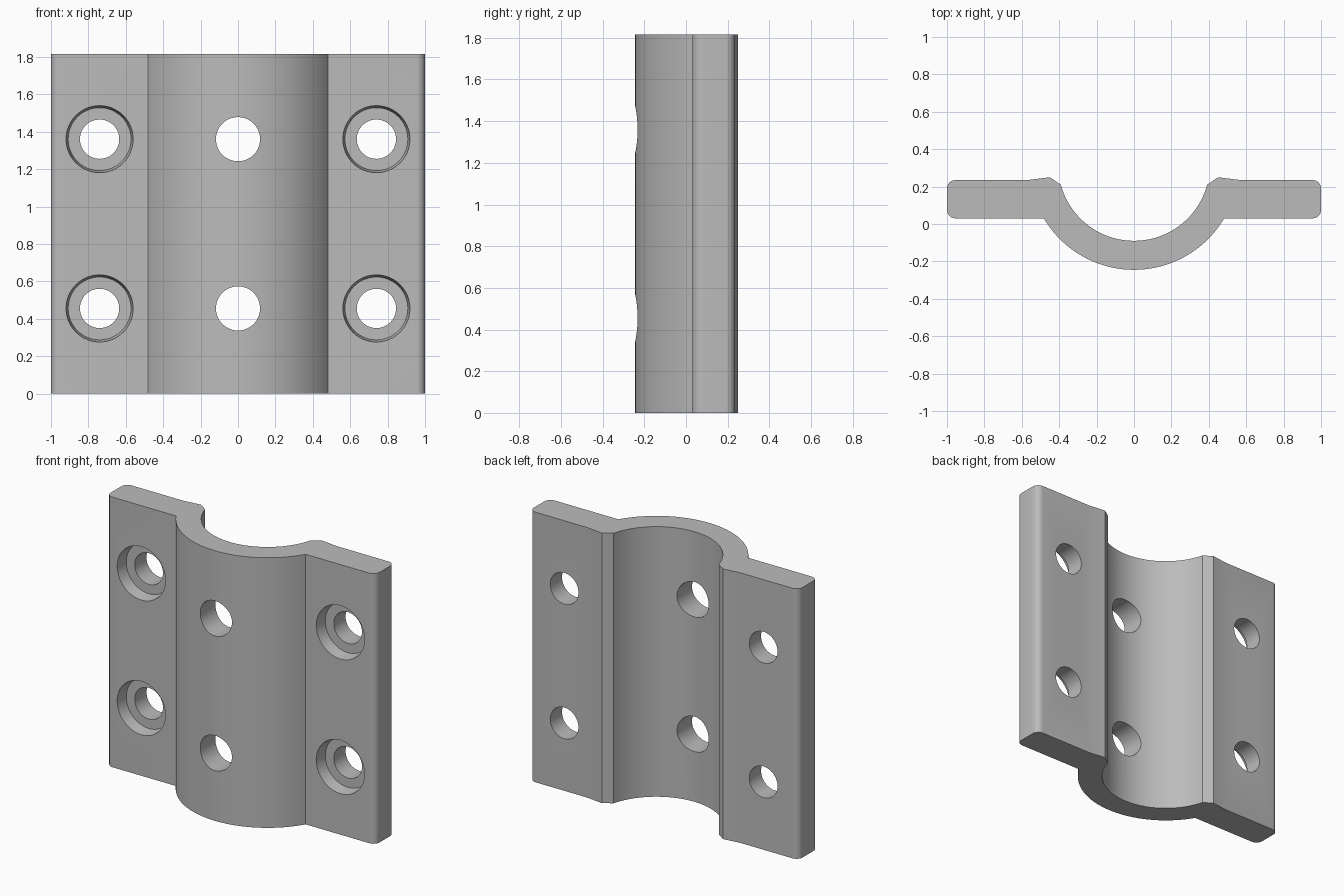
import bpy, bmesh, math
from mathutils import Matrix

if "Cube" in bpy.data.objects:
    bpy.data.objects.remove(bpy.data.objects["Cube"])

HEIGHT = 1.815
CENTRE_Y, R_OUT, R_IN = 0.315, 0.56, 0.405
HOLE_Z = (0.455, 1.36)


def arc(cx, cy, r, start, end, n):
    """Points on an arc, angles in radians."""
    return [(cx + r * math.cos(start + (end - start) * i / n),
             cy + r * math.sin(start + (end - start) * i / n)) for i in range(n + 1)]


def cutter(name, x, z, y0, r0, y1, r1):
    """Hidden round cutter along y, from radius r0 at y0 to r1 at y1."""
    bm = bmesh.new()
    bmesh.ops.create_cone(bm, cap_ends=True, segments=48, radius1=r0, radius2=r1, depth=y1 - y0,
                          matrix=Matrix.Translation((x, (y0 + y1) / 2, z))
                          @ Matrix.Rotation(-math.pi / 2, 4, 'X'))
    me = bpy.data.meshes.new(name)
    bm.to_mesh(me)
    bm.free()
    ob = bpy.data.objects.new(name, me)
    bpy.context.collection.objects.link(ob)
    ob.hide_render = True
    return ob


# Cross-section: half trough plus one flange, then mirrored
a_out = math.asin((0.03 - CENTRE_Y) / R_OUT)
a_in = math.asin((0.21 - CENTRE_Y) / R_IN)
half = arc(0, CENTRE_Y, R_OUT, -math.pi / 2, a_out, 20)
half += arc(0.955, 0.075, 0.045, -math.pi / 2, 0, 6)
half += arc(0.955, 0.19, 0.045, 0, math.pi / 2, 6)
half += [(0.57, 0.235), (0.45, 0.25)]
half += arc(0, CENTRE_Y, R_IN, a_in, -math.pi / 2, 20)
profile = half + [(-x, y) for x, y in reversed(half[1:-1])]

# Saddle bracket: extruded cross-section
bm = bmesh.new()
face = bm.faces.new([bm.verts.new((x, y, 0)) for x, y in profile])
top = bmesh.ops.extrude_face_region(bm, geom=[face])
bmesh.ops.translate(bm, vec=(0, 0, HEIGHT),
                    verts=[v for v in top['geom'] if isinstance(v, bmesh.types.BMVert)])
bmesh.ops.recalc_face_normals(bm, faces=bm.faces)
mesh = bpy.data.meshes.new("saddle_bracket")
bm.to_mesh(mesh)
bm.free()
bracket = bpy.data.objects.new("saddle_bracket", mesh)
bpy.context.collection.objects.link(bracket)

grey = bpy.data.materials.new("grey metal")
grey.diffuse_color = (0.5, 0.5, 0.5, 1)
grey.use_nodes = True
grey.node_tree.nodes["Principled BSDF"].inputs["Base Color"].default_value = grey.diffuse_color
mesh.materials.append(grey)

# Trough holes, flange bolt holes and tapered counterbores
cutters = []
for z in HOLE_Z:
    cutters.append(cutter("trough_hole_cutter", 0, z, -0.5, 0.118, 0.5, 0.118))
    for x in (-0.74, 0.74):
        cutters.append(cutter("bolt_hole_cutter", x, z, -0.3, 0.105, 0.5, 0.105))
        cutters.append(cutter("counterbore_cutter", x, z, 0.02, 0.181, 0.11, 0.168))

bpy.context.view_layer.objects.active = bracket
for c in cutters:
    mod = bracket.modifiers.new("cut", 'BOOLEAN')
    mod.operation = 'DIFFERENCE'
    mod.solver = 'EXACT'
    mod.object = c
    bpy.ops.object.modifier_apply(modifier=mod.name)
for c in cutters:
    bpy.data.objects.remove(c)

# Smooth curved walls, keep edges sharp
bpy.ops.object.select_all(action='DESELECT')
bracket.select_set(True)
bpy.ops.object.shade_smooth_by_angle(angle=math.radians(20))
